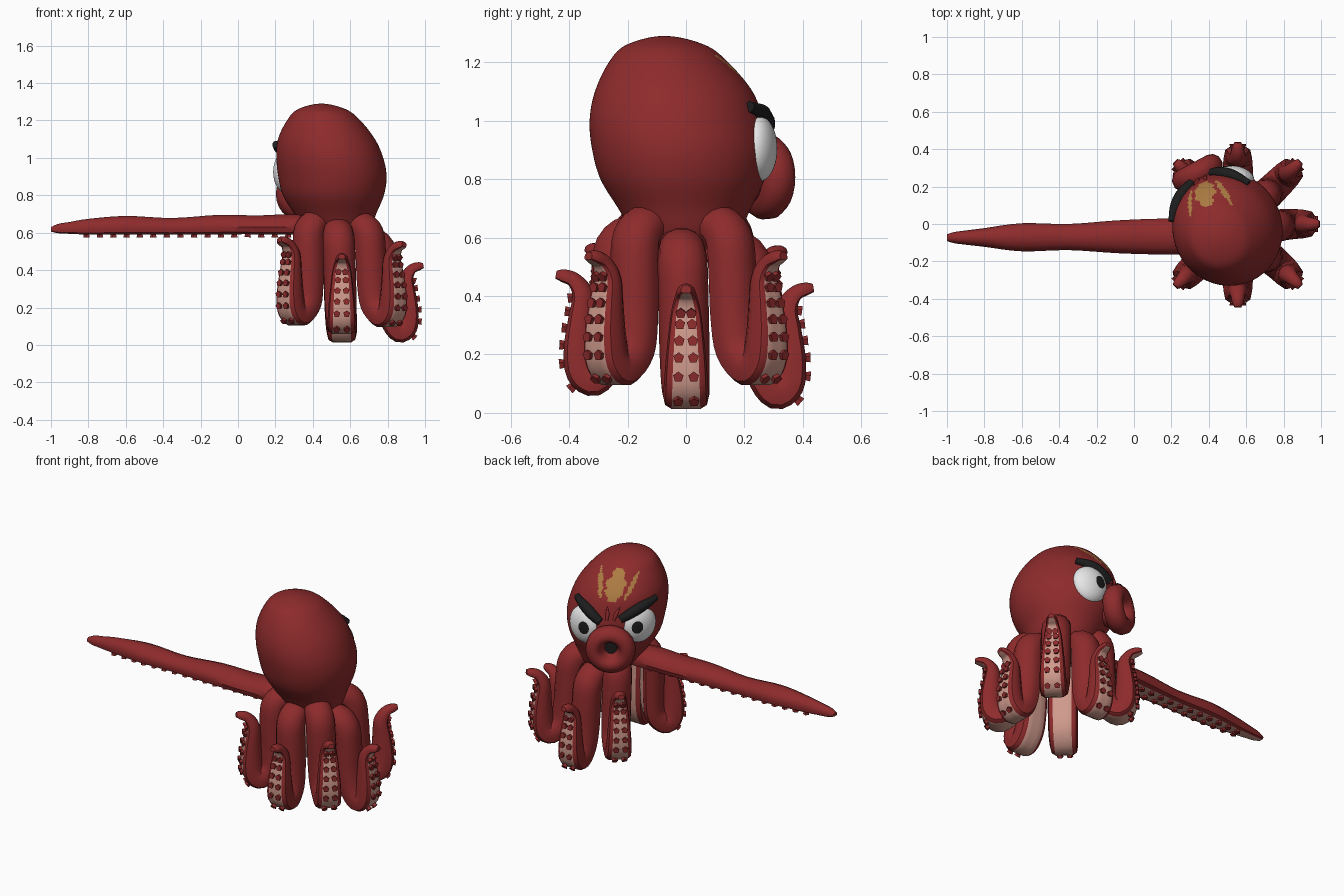
import bpy, bmesh, math
from mathutils import Vector, Matrix

old = bpy.data.objects.get("Cube")
if old:
    bpy.data.objects.remove(old, do_unlink=True)


def material(name, rgb):
    m = bpy.data.materials.new(name)
    m.use_nodes = True
    m.diffuse_color = (*rgb, 1)
    m.node_tree.nodes["Principled BSDF"].inputs["Base Color"].default_value = (*rgb, 1)
    return m


RED = material("red_skin", (0.27, 0.024, 0.025))
PINK = material("pale_underside", (0.62, 0.32, 0.26))
WHITE = material("eye_white", (0.8, 0.8, 0.8))
BLACK = material("black", (0.012, 0.012, 0.012))
GOLD = material("gold_mark", (0.42, 0.2, 0.055))


def finish(bm, name, mats, angle=40):
    bmesh.ops.recalc_face_normals(bm, faces=bm.faces)
    me = bpy.data.meshes.new(name)
    bm.to_mesh(me)
    bm.free()
    for m in mats:
        me.materials.append(m)
    ob = bpy.data.objects.new(name, me)
    bpy.context.collection.objects.link(ob)
    bpy.ops.object.select_all(action='DESELECT')
    ob.select_set(True)
    bpy.context.view_layer.objects.active = ob
    bpy.ops.object.shade_smooth_by_angle(angle=math.radians(angle))


def spline(pts, steps, after=None):
    """Catmull-Rom samples as (segment, vector)."""
    p = [Vector(q) for q in pts]
    p = [p[0] * 2 - p[1]] + p + [Vector(after) if after else p[-1] * 2 - p[-2]]
    out = []
    for i in range(1, len(p) - 2):
        a, b, c, d = p[i - 1:i + 3]
        for k in range(steps):
            t = k / steps
            out.append((i - 1, (b * 2 + (c - a) * t + (a * 2 - b * 5 + c * 4 - d) * t * t
                                + (b * 3 - a - c * 3 + d) * t ** 3) / 2))
    out.append((len(pts) - 1, Vector(pts[-1])))
    return out


def skin(bm, rings, rule=lambda f, k: 0):
    """Bridge rings of points into a closed body; the rule picks the material."""
    vs = [[bm.verts.new(co) for co in ring] for ring in rings]
    n = len(vs[0])
    for a, b in zip(vs, vs[1:]):
        for k in range(n):
            f = bm.faces.new((a[k], a[(k + 1) % n], b[(k + 1) % n], b[k]))
            f.material_index = rule(f, k)
    bm.faces.new(vs[0])
    return bm.faces.new(vs[-1])


# Head: leaning egg, a little longer front to back; rows are z, centre x, centre y, radius
FACE = math.radians(118)
FORWARD = Vector((math.cos(FACE), math.sin(FACE), 0))
ACROSS = Vector((-FORWARD.y, FORWARD.x, 0))
PROFILE = [(0.56, 0.54, 0, 0.12), (0.61, 0.535, 0, 0.175), (0.7, 0.52, -0.005, 0.225),
           (0.8, 0.51, -0.012, 0.278), (0.9, 0.505, -0.02, 0.298), (1.0, 0.491, -0.033, 0.294),
           (1.1, 0.473, -0.042, 0.267), (1.2, 0.458, -0.06, 0.202), (1.26, 0.448, -0.07, 0.132),
           (1.29, 0.446, -0.075, 0.002)]
rows = [v for s, v in spline(PROFILE, 9, (1.26, 0.446, -0.08, -0.132))]


def head_row(z):
    for a, b in zip(rows, rows[1:]):
        if z <= b[0]:
            return a.lerp(b, max(0, (z - a[0]) / (b[0] - a[0])))
    return rows[-1]


def row_point(row, turn, lift=0.0):
    z, cx, cy, r = row
    return (Vector((cx, cy, z)) + FORWARD * (r * 1.025 + lift) * math.cos(turn)
            + ACROSS * (r * 0.955 + lift) * math.sin(turn))


def on_head(offset_deg, z, lift=0.0):
    return row_point(head_row(z), math.radians(offset_deg), lift)


def head_colour(f, k):
    c = f.calc_center_median()
    z, cx, cy, r = head_row(c.z)
    d = c - Vector((cx, cy, z))
    side = abs(d.dot(ACROSS) + 0.027)
    if d.dot(FORWARD) < 0 or not 1.08 < z < 1.235:
        return 0
    t = (z - 1.08) / 0.155
    blob = side < 0.022 + 0.035 * math.sin(math.pi * min(1, t * 1.05)) - 0.006 * math.sin(t * 19)
    prong = 0.05 < t < 0.93 and abs(side - 0.07 - 0.045 * t) < 0.016 * math.sin(math.pi * t)
    return int(blob or prong)


bm = bmesh.new()
turns = [math.tau * k / 120 for k in range(120)]
skin(bm, [[row_point(v, a) for a in turns] for v in rows], head_colour)
finish(bm, "head", [RED, GOLD])


# Arms: D-shaped sweep in a vertical plane, rows are reach, height, half width, thickness
def arm(name, pts, origin, angle, first_sucker, gap, lean):
    out = Vector((math.cos(angle), math.sin(angle), 0))
    side = Vector((-out.y, out.x, 0))
    up = Vector((0, 0, 1))
    path = spline(pts, 4)
    sides = 14
    rings, cups, run = [], [], 0.0
    for i, (seg, v) in enumerate(path):
        a, b = path[max(0, i - 1)][1], path[min(len(path) - 1, i + 1)][1]
        t = Vector((b[0] - a[0], b[1] - a[1])).normalized()
        under = out * t.y - up * t.x
        c = Vector(origin) + out * v[0] + up * v[1] + Vector(lean) * max(0, 1 - i / 24)
        ring = []
        for k in range(sides):
            q = math.tau * (k + 0.5) / sides
            ring.append(c + side * math.sin(q) * v[2] + under * min(math.cos(q), 0.6) * v[3])
        rings.append(ring)
        if i and first_sucker <= seg < len(pts) - 3:
            prev = path[i - 1][1]
            step = math.hypot(v[0] - prev[0], v[1] - prev[1])
            run += step
            while run > gap:
                run -= gap
                w = v.lerp(prev, run / step)
                base = Vector(origin) + out * w[0] + up * w[1] + under * (0.6 * w[3] + 0.006)
                for s in (-1, 1):
                    cups.append((base + side * s * 0.36 * w[2], under))
    bm = bmesh.new()
    skin(bm, rings, lambda f, k: int(k in (0, sides - 1, sides - 2)))
    for p, under in cups:
        m = Matrix((side, under.cross(side), under)).transposed().to_4x4()
        m.translation = p
        bmesh.ops.create_cone(bm, cap_ends=True, segments=5, radius1=0.015,
                              radius2=0.019, depth=0.02, matrix=m)
    finish(bm, name, [RED, PINK], 35)


CURL = [(0.03, 0.53, 0.05, 0.05), (0.15, 0.565, 0.076, 0.07), (0.222, 0.52, 0.085, 0.08),
        (0.235, 0.40, 0.086, 0.083), (0.24, 0.25, 0.086, 0.083), (0.26, 0.13, 0.084, 0.083),
        (0.312, 0.064, 0.08, 0.085), (0.36, 0.095, 0.076, 0.085), (0.372, 0.18, 0.07, 0.077),
        (0.366, 0.28, 0.06, 0.062), (0.36, 0.36, 0.05, 0.048), (0.385, 0.41, 0.038, 0.034),
        (0.422, 0.427, 0.03, 0.028), (0.446, 0.432, 0.018, 0.017)]
# angle, lift of the whole arm, reach and height of the curled end
ARMS = {"left": (0, 0, 0.98, 0.97), "back_left": (45, 0.08, 1.06, 1.06), "back": (90, 0, 0.98, 0.98),
        "back_right": (135, 0.09, 1.06, 1.08), "front_right": (225, 0.09, 1.06, 1.1),
        "front": (270, 0.045, 1, 0.98), "front_left": (315, 0.08, 1.06, 1.06)}
for name, (deg, lift, reach, tall) in ARMS.items():
    pts = []
    for i, (r, z, w, t) in enumerate(CURL):
        if i > 5:
            r, z = r * reach, 0.055 + (z - 0.055) * tall
        pts.append((r, z + lift, w, t))
    arm(name + "_arm", pts, (0.555, 0, 0), math.radians(deg), 6, 0.056, (-0.025, -0.018, 0))

LONG = [(0.1, 0.62, 0.08, 0.06), (0.255, 0.631, 0.095, 0.069), (0.45, 0.63, 0.095, 0.064),
        (0.655, 0.631, 0.087, 0.066), (0.905, 0.624, 0.07, 0.056), (1.155, 0.628, 0.075, 0.063),
        (1.355, 0.622, 0.05, 0.053), (1.455, 0.618, 0.038, 0.04), (1.515, 0.616, 0.03, 0.032),
        (1.555, 0.615, 0.018, 0.015)]
arm("outstretched_arm", LONG, (0.555, -0.065, 0), math.radians(180.3), 1, 0.072, (0, 0, 0))

# Mouth: flared tube turned around the facing direction
centre = Vector((0.337, 0.278, 0.807))
LIPS = [(-0.14, 0.08), (-0.065, 0.088), (-0.055, 0.125), (-0.02, 0.145), (0.02, 0.142),
        (0.045, 0.12), (0.055, 0.09), (0.045, 0.065), (0.02, 0.05), (-0.02, 0.036)]
bm = bmesh.new()
hole = skin(bm, [[centre + FORWARD * d + ACROSS * r * math.cos(a) + Vector((0, 0, r * math.sin(a)))
                  for a in turns[::5]] for d, r in LIPS])
hole.material_index = 1
finish(bm, "mouth", [RED, BLACK], 60)


# Brows and frown lines: tapered tubes lying on the head
def ridge(name, points, radii, mat):
    cu = bpy.data.curves.new(name, 'CURVE')
    cu.dimensions = '3D'
    cu.bevel_depth = 1.0
    cu.bevel_resolution = 2
    cu.use_fill_caps = True
    sp = cu.splines.new('POLY')
    sp.points.add(len(points) - 1)
    for p, co, r in zip(sp.points, points, radii):
        p.co = (*co, 1)
        p.radius = r
    cu.materials.append(mat)
    bpy.context.collection.objects.link(bpy.data.objects.new(name, cu))


for label, s in (("left", -1), ("right", 1)):
    ts = [i / 8 for i in range(9)]
    ridge(label + "_brow",
          [on_head(s * (11 + 44 * t) - 2, 0.97 + 0.012 * s + 0.09 * t + 0.015 * math.sin(math.pi * t),
                   0.008) for t in ts],
          [0.02 + 0.013 * math.sin(math.pi * min(1, t + 0.1)) for t in ts], BLACK)
    ridge(label + "_frown_line", [on_head(s * a - 2, z) for a, z in ((4, 0.97), (5, 1.01), (8, 1.05))],
          [0.008, 0.012, 0.003], RED)

    # Eye: flattened ball, its pole turned inward carries the pupil
    bm = bmesh.new()
    bmesh.ops.create_uvsphere(bm, u_segments=28, v_segments=27, radius=1)
    for f in bm.faces:
        f.material_index = int(f.calc_center_median().z > math.cos(math.radians(19)))
    a = FACE + math.radians(s * 37)
    normal = Vector((math.cos(a), math.sin(a), 0.0))
    lateral = Vector((-normal.y, normal.x, 0))
    basis = Matrix((lateral, Vector((0, 0, 1)), normal)).transposed().to_4x4()
    basis.translation = on_head(s * 37, 0.914 + 0.01 * s, -0.027)
    look = Matrix.Rotation(math.radians(-s * 24), 4, 'Y') @ Matrix.Rotation(math.radians(-3), 4, 'X')
    bm.transform(basis @ Matrix.Diagonal((0.107, 0.114, 0.062, 1)) @ look)
    finish(bm, label + "_eye", [WHITE, BLACK], 60)
